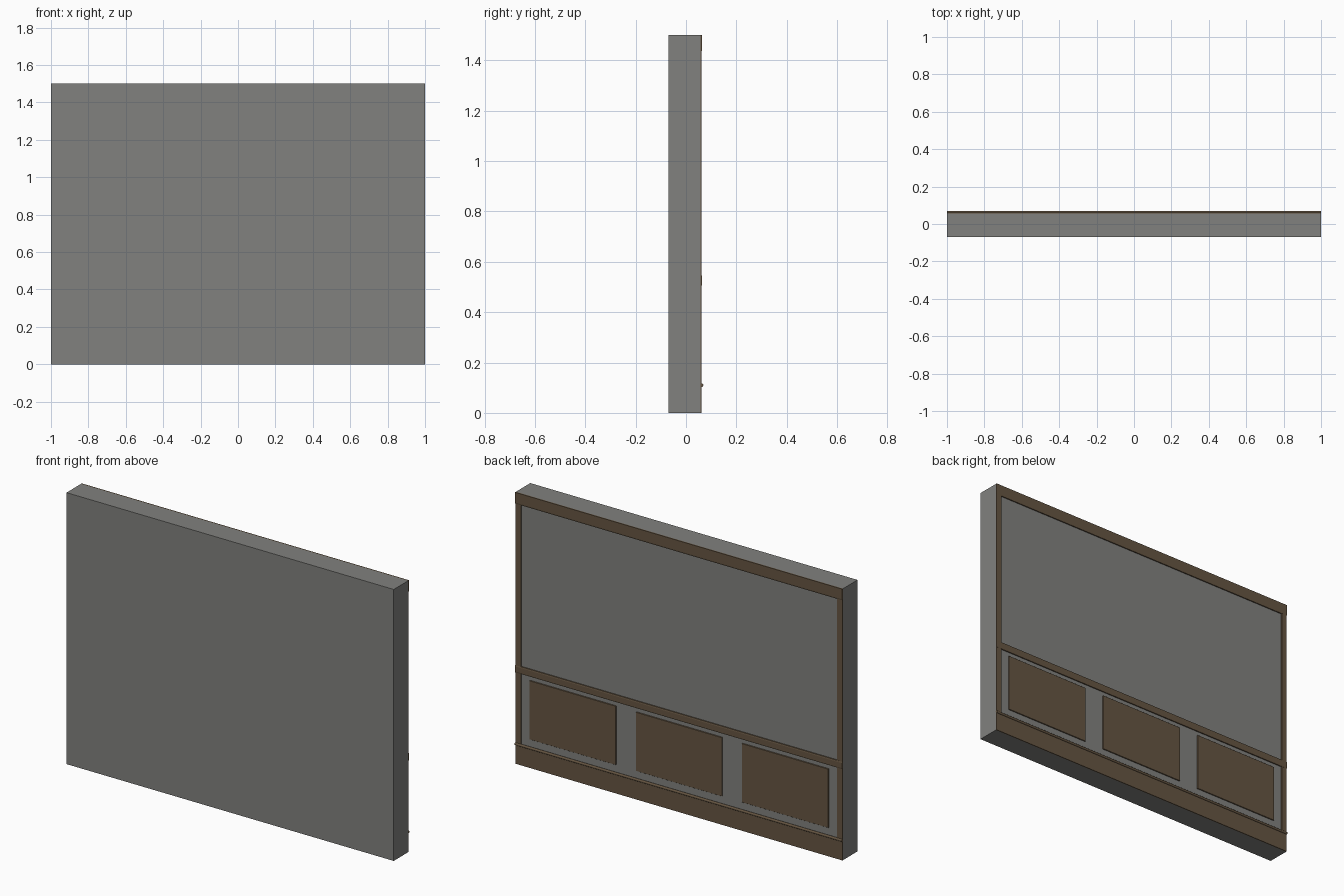
import bpy
from math import pi

if "Cube" in bpy.data.objects:
    bpy.data.objects.remove(bpy.data.objects["Cube"])


def material(name, rgb):
    mat = bpy.data.materials.new(name)
    mat.diffuse_color = (*rgb, 1)
    mat.use_nodes = True
    mat.node_tree.nodes["Principled BSDF"].inputs["Base Color"].default_value = mat.diffuse_color
    return mat


wood = material("brown_wood", (0.133, 0.092, 0.054))
plaster = material("dark_grey_plaster", (0.22, 0.22, 0.21))

FACE = 0.057   # plane of the decorated wall face
TRIM = 0.0625  # front of the flat trim boards


def box(name, x0, x1, y0, y1, z0, z1, mat, bevel=0.0):
    bpy.ops.mesh.primitive_cube_add(
        size=1, location=((x0 + x1) / 2, (y0 + y1) / 2, (z0 + z1) / 2))
    ob = bpy.context.object
    ob.name = name
    ob.scale = (x1 - x0, y1 - y0, z1 - z0)
    bpy.ops.object.transform_apply(location=False, rotation=False, scale=True)
    ob.data.materials.append(mat)
    if bevel:
        mod = ob.modifiers.new("soft_edge", 'BEVEL')
        mod.width = bevel
        mod.segments = 1
    return ob


def extrude_x(name, profile, half=1.0):
    """Moulding: a (y, z) profile run along the whole wall."""
    n = len(profile)
    verts = [(x, y, z) for x in (-half, half) for y, z in profile]
    faces = [(i, (i + 1) % n, n + (i + 1) % n, n + i) for i in range(n)]
    faces += [tuple(reversed(range(n))), tuple(range(n, 2 * n))]
    me = bpy.data.meshes.new(name)
    me.from_pydata(verts, [], faces)
    me.materials.append(wood)
    ob = bpy.data.objects.new(name, me)
    bpy.context.collection.objects.link(ob)
    return ob


# Wall slab
box("wall", -1, 1, -0.069, FACE, 0, 1.5, plaster)

# Skirting board and its rounded bead
box("skirting", -1, 1, FACE, TRIM, 0, 0.11, wood)
bpy.ops.mesh.primitive_cylinder_add(
    vertices=12, radius=0.007, depth=2, location=(0, 0.062, 0.11), rotation=(0, pi / 2, 0))
bead = bpy.context.object
bead.name = "skirting_bead"
bead.data.materials.append(wood)
bpy.ops.object.shade_smooth_by_angle()

# Chair rail and top rail, with chamfered edges
extrude_x("chair_rail", [(FACE, 0.505), (0.063, 0.505), (0.0645, 0.51),
                         (0.0645, 0.538), (0.063, 0.545), (FACE, 0.545)])
extrude_x("top_rail", [(FACE, 1.437), (0.063, 1.437), (0.0645, 1.444),
                       (0.0645, 1.5), (FACE, 1.5)])

# End stiles
for side, x0 in (("left", -1), ("right", 0.966)):
    box(side + "_stile", x0, x0 + 0.034, FACE, TRIM, 0.11, 1.437, wood)

# Three raised panels
for i in (-1, 0, 1):
    box("raised_panel", i * 0.65 - 0.264, i * 0.65 + 0.264,
        FACE - 0.004, TRIM, 0.157, 0.482, wood, 0.001)
